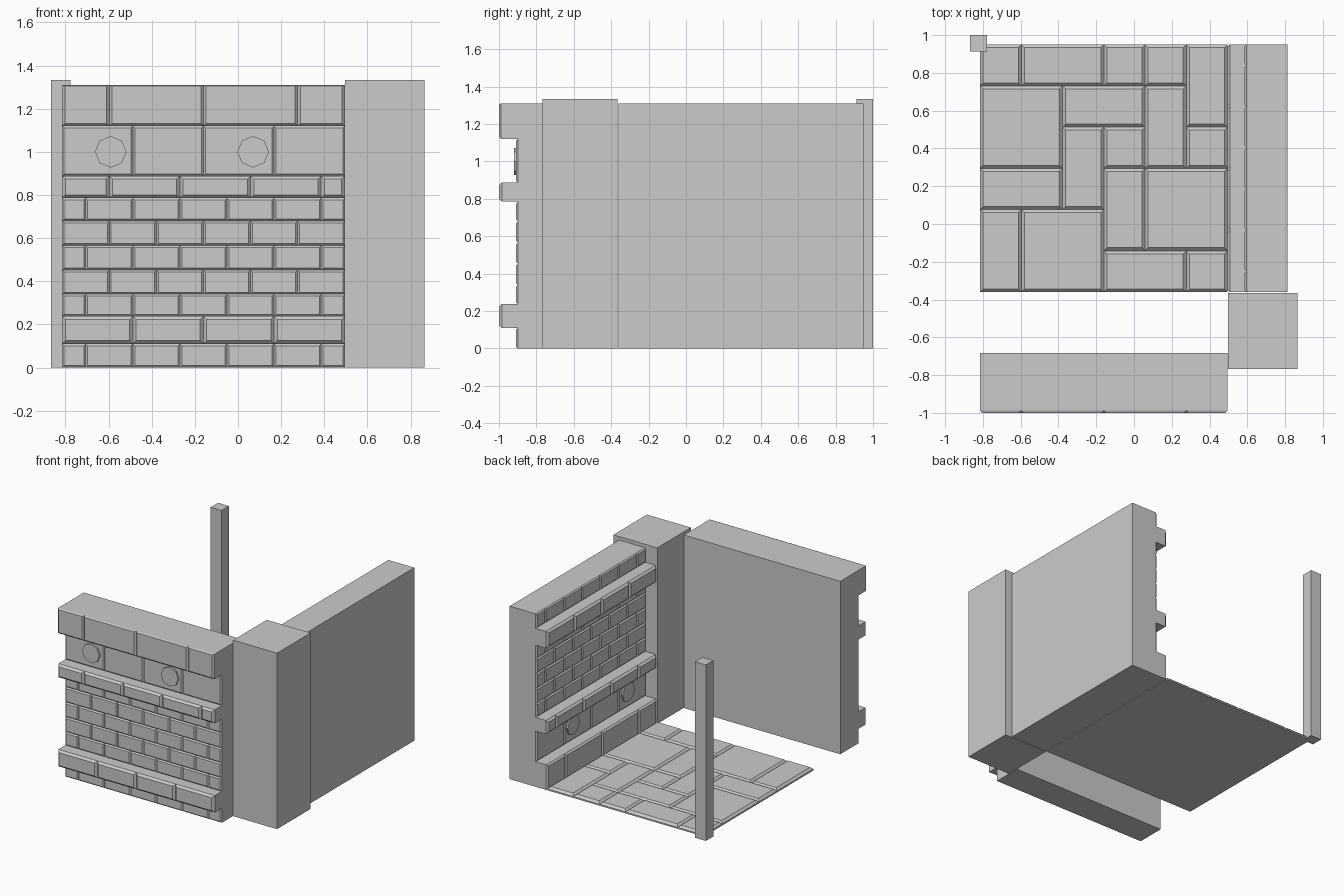
import bpy, bmesh
from mathutils import Matrix, Vector

if "Cube" in bpy.data.objects:
    bpy.data.objects.remove(bpy.data.objects["Cube"])

S = 1.31          # edge length of each square module
CORE = 0.21       # depth of plain masonry behind the bricks
FLUSH = 0.226     # face of the ordinary bricks
LEDGE = 0.318     # face of the protruding courses


def frame(u, v, w, origin):
    """Local u, v, w (outward) axes placed in the world."""
    m = Matrix((u, v, w)).transposed().to_4x4()
    m.translation = Vector(origin)
    return m


def block(bm, u0, u1, v0, v1, w0, w1, c=0.0, top=None):
    """Box with its front (w1) edges chamfered by c; top overrides the v1 edge."""
    top = c if top is None else top
    levels = [(w0, 0, 0)] + ([(w1 - c, 0, 0), (w1, c, top)] if c else [(w1, 0, 0)])
    rings = []
    for w, k, t in levels:
        rings.append([bm.verts.new(p) for p in (
            (u0 + k, v0 + k, w), (u1 - k, v0 + k, w),
            (u1 - k, v1 - t, w), (u0 + k, v1 - t, w))])
    bm.faces.new(rings[0][::-1])
    bm.faces.new(rings[-1])
    for a, b in zip(rings, rings[1:]):
        for i in range(4):
            j = (i + 1) % 4
            bm.faces.new((a[i], a[j], b[j], b[i]))


def finish(name, bm, matrix=Matrix()):
    bm.transform(matrix)
    bmesh.ops.recalc_face_normals(bm, faces=bm.faces)
    me = bpy.data.meshes.new(name)
    bm.to_mesh(me)
    bm.free()
    ob = bpy.data.objects.new(name, me)
    bpy.context.collection.objects.link(ob)


def box(name, x0, x1, y0, y1, z0, z1):
    bm = bmesh.new()
    block(bm, x0, x1, y0, y1, z0, z1)
    finish(name, bm)


# Brick courses: bottom, top, face depth, first joint, joint spacing, chamfer
U = S / 12
courses = [
    (0.00, 0.11, FLUSH, 1, 2, 0.009),
    (0.11, 0.238, LEDGE, 3, 3, 0.015),
    (0.238, 0.34, FLUSH, 1, 2, 0.009),
    (0.34, 0.453, FLUSH, 2, 2, 0.009),
    (0.453, 0.565, FLUSH, 1, 2, 0.009),
    (0.565, 0.68, FLUSH, 2, 2, 0.009),
    (0.68, 0.785, FLUSH, 1, 2, 0.009),
    (0.785, 0.888, LEDGE, 2, 3, 0.015),
    (0.888, 1.12, FLUSH, 3, 3, 0.009),
    (1.12, S, LEDGE, 2, 4, 0.012),
]


def wall(name, matrix):
    bm = bmesh.new()
    block(bm, 0, S, 0, S, 0, CORE)
    for v0, v1, face, first, step, c in courses:
        cuts = [0] + list(range(first, 12, step)) + [12]
        for a, b in zip(cuts, cuts[1:]):
            block(bm, a * U, b * U, v0, v1, CORE, face, c,
                  0.005 if v1 == S else None)
    # Octagonal bosses in the plain block course
    for u in (0.225, 0.885):
        bmesh.ops.create_cone(bm, cap_ends=True, segments=8, radius1=0.073,
                              radius2=0.073, depth=0.024,
                              matrix=Matrix.Translation((u, 1.0, FLUSH)))
    finish(name, bm, matrix)


# Front wall, and the same wall turned upside down along the right side
wall("front_wall", frame((1, 0, 0), (0, 0, 1), (0, -1, 0), (-0.815, -0.682, 0)))
wall("right_wall", frame((0, 1, 0), (0, 0, -1), (-1, 0, 0), (0.812, -0.36, S)))

# Paved floor: column, row (from the back), width, depth in sixths
tiles = [
    (0, 0, 1, 1), (1, 0, 2, 1), (3, 0, 1, 1), (4, 0, 1, 1), (5, 0, 1, 2),
    (0, 1, 2, 2), (2, 1, 2, 1), (4, 1, 1, 2), (2, 2, 1, 2), (3, 2, 1, 1),
    (5, 2, 1, 1), (0, 3, 2, 1), (3, 3, 1, 2), (4, 3, 2, 2),
    (0, 4, 1, 2), (1, 4, 2, 2), (3, 5, 2, 1), (5, 5, 1, 1),
]
T = S / 6
bm = bmesh.new()
block(bm, 0, S, 0, S, 0, 0.01)
for c, r, w, d in tiles:
    block(bm, c * T, (c + w) * T, S - (r + d) * T, S - r * T, 0.01, 0.027, 0.016)
finish("paved_floor", bm, Matrix.Translation((-0.815, -0.36, 0)))

# Corner pillar and slim post
box("corner_pillar", 0.497, 0.865, -0.768, -0.366, 0, 1.333)
box("slim_post", -0.867, -0.777, 0.912, 1.0, 0, 1.333)
